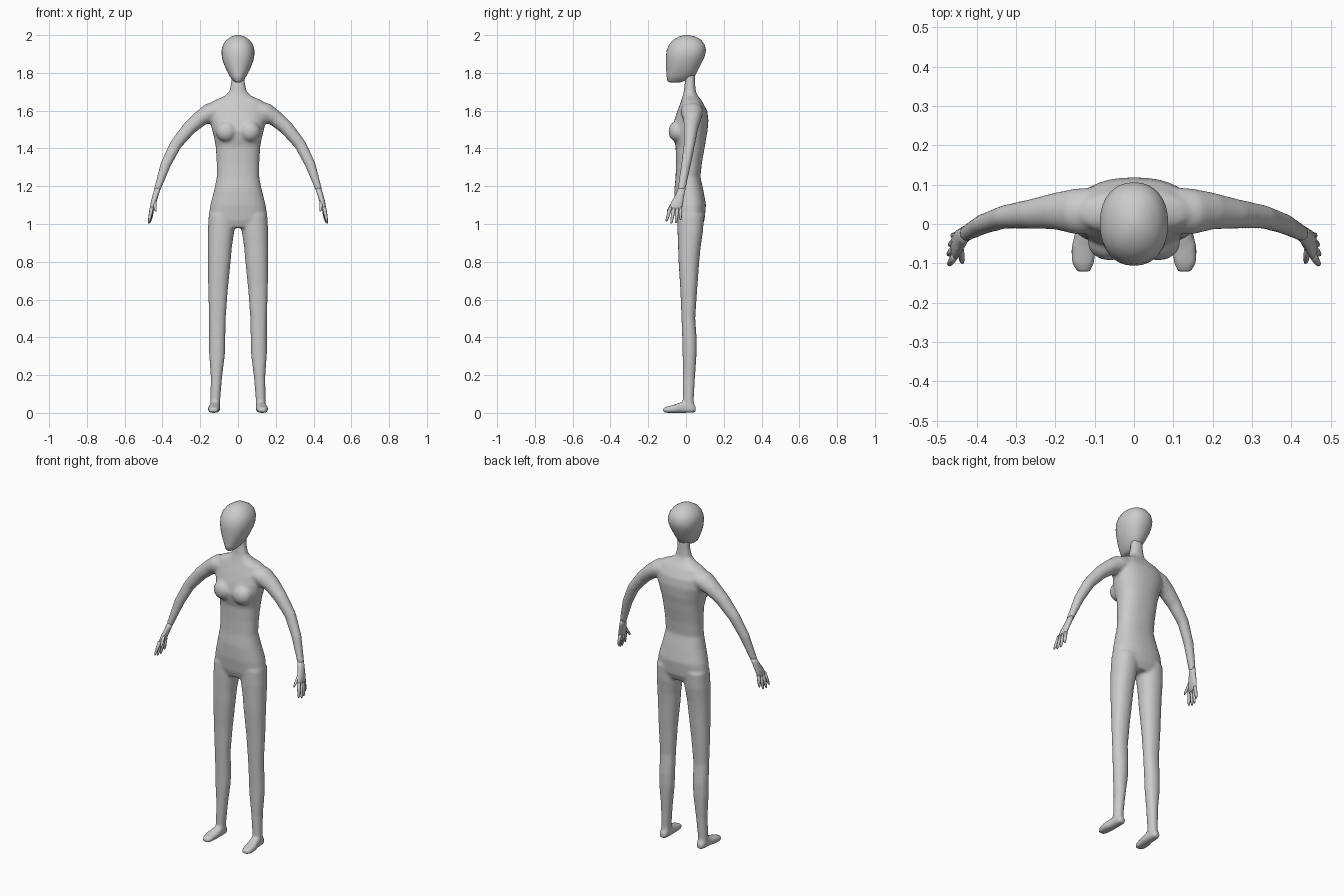
import bpy, bmesh, math
from mathutils import Vector

grey = bpy.data.materials.new("mannequin grey")
grey.diffuse_color = (0.6, 0.6, 0.6, 1)


def loft(bm, rings, side=1, n=24, power=2.0):
    """Skin closed rings; each ring is (centre, half axis u, half axis v)."""
    loops = []
    for c, u, v in rings:
        loop = []
        for i in range(n):
            a = 2 * math.pi * i / n
            ca, sa = math.cos(a), math.sin(a)
            e = 2 / power
            p = Vector(c) + Vector(u) * math.copysign(abs(ca) ** e, ca) \
                + Vector(v) * math.copysign(abs(sa) ** e, sa)
            loop.append(bm.verts.new((p.x * side, p.y, p.z)))
        loops.append(loop)
    for a, b in zip(loops, loops[1:]):
        for i in range(n):
            j = (i + 1) % n
            bm.faces.new((a[i], a[j], b[j], b[i]))
    bm.faces.new(loops[0])
    bm.faces.new(loops[-1])


def upright(rows):
    """Rows of (z, centre x, half width, front y, back y)."""
    return [((x, (f + b) / 2, z), (w, 0, 0), (0, (b - f) / 2, 0)) for z, x, w, f, b in rows]


def finish(name, bm):
    bmesh.ops.recalc_face_normals(bm, faces=bm.faces)
    me = bpy.data.meshes.new(name)
    bm.to_mesh(me)
    bm.free()
    me.materials.append(grey)
    for p in me.polygons:
        p.use_smooth = True
    ob = bpy.data.objects.new(name, me)
    bpy.context.collection.objects.link(ob)
    return ob


body = bmesh.new()
# torso and neck
loft(body, upright([
    (1.80, 0, .034, -.004, .048), (1.75, 0, .036, -.006, .048), (1.70, 0, .046, -.012, .052),
    (1.675, 0, .075, -.018, .066), (1.65, 0, .135, -.026, .085), (1.60, 0, .152, -.045, .112),
    (1.55, 0, .150, -.062, .119), (1.49, 0, .135, -.074, .114), (1.45, 0, .125, -.066, .106),
    (1.41, 0, .118, -.055, .100), (1.33, 0, .113, -.053, .085), (1.25, 0, .112, -.055, .076),
    (1.18, 0, .126, -.062, .092), (1.10, 0, .147, -.060, .106), (1.02, 0, .158, -.049, .098),
    (.98, 0, .13, -.035, .08)]), power=2.3, n=32)

for s in (1, -1):
    # bust
    loft(body, [((.062, -.047, 1.49 + .055 * math.sin(t)), (.056 * math.cos(t), 0, 0),
                 (0, .046 * math.cos(t), 0)) for t in [k * math.pi / 12 for k in range(-5, 6)]], s)
    # leg
    loft(body, upright([
        (1.05, .083, .072, -.045, .096), (.96, .090, .070, -.045, .090), (.88, .096, .064, -.042, .078),
        (.81, .099, .061, -.040, .071), (.65, .106, .052, -.030, .059), (.50, .109, .044, -.024, .049),
        (.39, .110, .043, -.020, .057), (.31, .111, .042, -.018, .056), (.19, .114, .030, -.017, .048),
        (.07, .120, .026, -.017, .041), (.02, .121, .025, -.02, .045)]), s, power=2.2)
    # foot, from heel to toe: y, centre x, half width, bottom, top
    loft(body, [((x, y, (a + b) / 2), (w, 0, 0), (0, 0, (b - a) / 2)) for y, x, w, a, b in [
        (.052, .121, .016, .003, .034), (.035, .121, .025, 0, .055), (-.02, .122, .027, 0, .058),
        (-.06, .128, .032, 0, .044), (-.10, .130, .029, 0, .034), (-.122, .128, .017, .003, .024)]],
        s, power=3)
    # arm, from shoulder to wrist: x, y, z, thickness, half depth
    arm = [(.11, .033, 1.60, .05, .06), (.15, .032, 1.588, .052, .058), (.20, .033, 1.558, .042, .047),
           (.26, .026, 1.505, .037, .038), (.33, .018, 1.42, .032, .030),
           (.383, .000, 1.315, .028, .026), (.430, -.025, 1.175, .017, .021)]
    rings = []
    for i, (x, y, z, t, d) in enumerate(arm):
        a, b = arm[max(i - 1, 0)], arm[min(i + 1, len(arm) - 1)]
        across = Vector((a[2] - b[2], 0, b[0] - a[0])).normalized()
        rings.append(((x, y, z), across * t, (0, d, 0)))
    loft(body, rings, s)

# fuse trunk and limbs into one smooth skin
ob = finish("body", body)
rm = ob.modifiers.new("fuse", 'REMESH')
rm.mode = 'VOXEL'
rm.voxel_size = .008
rm.use_smooth_shade = True
sm = ob.modifiers.new("soften", 'SMOOTH')
sm.factor = .5
sm.iterations = 6

# head: flat face, pointed chin, round skull
head = bmesh.new()
loft(head, upright([
    (1.750, 0, .012, -.088, -.03), (1.758, 0, .026, -.099, -.005), (1.785, 0, .046, -.103, .048),
    (1.82, 0, .064, -.105, .066), (1.86, 0, .080, -.106, .086), (1.89, 0, .086, -.106, .100),
    (1.92, 0, .087, -.102, .106), (1.95, 0, .079, -.089, .099), (1.975, 0, .061, -.067, .080),
    (1.992, 0, .036, -.038, .050), (2.0, 0, .010, -.01, .016)]), n=32, power=2.2)
finish("head", head)

# hands: palm, four fingers and a thumb
FINGERS = [((.456, -.082, 1.09), (.471, -.104, 1.012)), ((.458, -.064, 1.085), (.472, -.078, 1.002)),
           ((.457, -.046, 1.085), (.468, -.053, 1.004)), ((.453, -.030, 1.09), (.461, -.029, 1.022)),
           ((.444, -.055, 1.135), (.436, -.099, 1.065))]
for s, name in ((1, "left_hand"), (-1, "right_hand")):
    hand = bmesh.new()
    loft(hand, [((x, y, z), (t, 0, 0), (0, w, 0)) for x, y, z, t, w in [
        (.425, -.022, 1.19, .016, .020), (.434, -.030, 1.16, .016, .022), (.446, -.045, 1.12, .015, .031),
        (.455, -.056, 1.085, .011, .035), (.458, -.058, 1.072, .006, .032)]], s, n=16)
    for a, b in FINGERS:
        a, b = Vector(a), Vector(b)
        loft(hand, [(a.lerp(b, f), (r, 0, 0), (0, r, 0)) for f, r in
                    ((0, .010), (.5, .009), (.85, .007), (1, .003))], s, n=8)
    finish(name, hand)
